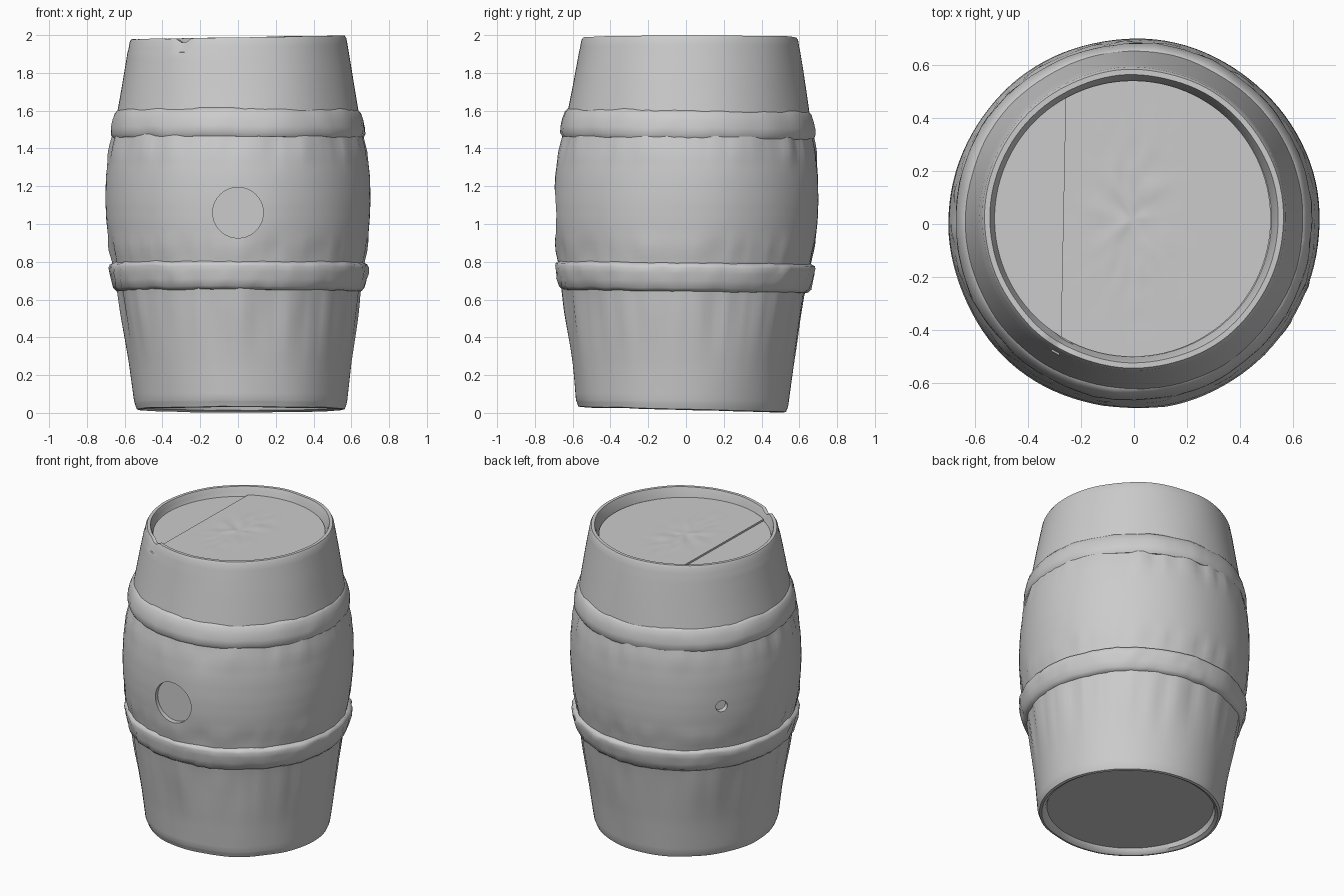
import bpy, bmesh, math
from mathutils import Vector, noise

if "Cube" in bpy.data.objects:
    bpy.data.objects.remove(bpy.data.objects["Cube"])

SEG = 112


def place(r, a, z):
    """Point on the slightly leaning barrel."""
    return Vector((r * math.cos(a) + 0.015 * max(0, 1 - z),
                   r * math.sin(a) + 0.02 * (z - 1), z))


def rough(r, a, z):
    """Worn wood: broad waves plus vertical streaks hanging around the hoops."""
    c, s = math.cos(a), math.sin(a)
    d = 0.006 * noise.noise((c * 2, s * 2, z * 2))
    streak = noise.noise((c * 9, s * 9, z * 0.8))
    near = max(math.exp(-((z - 0.55) / 0.2) ** 2), math.exp(-((z - 1.42) / 0.08) ** 2),
               math.exp(-((z - 0.86) / 0.06) ** 2))
    return d + 0.016 * near * streak


def lathe(name, profile, move=None, closed=False, steps=1):
    """Spin a profile of (radius, z) points; ends at radius 0 become poles."""
    pts = []
    pairs = list(zip(profile, profile[1:] + profile[:1]))
    for p, q in pairs if closed else pairs[:-1]:
        n = max(1, round(math.dist(p, q) / 0.04)) if steps > 1 else 1
        pts += [(p[0] + (q[0] - p[0]) * i / n, p[1] + (q[1] - p[1]) * i / n) for i in range(n)]
    if not closed:
        pts.append(profile[-1])
    bm = bmesh.new()
    rings = []
    for r, z in pts:
        if r == 0:
            v = bm.verts.new(move(0, 0, z))
            rings.append([v] * SEG)
        else:
            rings.append([bm.verts.new(move(r, math.tau * i / SEG, z)) for i in range(SEG)])
    for lo, hi in zip(rings, rings[1:] + rings[:1] if closed else rings[1:]):
        for i in range(SEG):
            j = (i + 1) % SEG
            quad = list(dict.fromkeys((lo[i], lo[j], hi[j], hi[i])))
            bm.faces.new(quad)
    bmesh.ops.recalc_face_normals(bm, faces=bm.faces)
    return finish(name, bm)


def finish(name, bm):
    me = bpy.data.meshes.new(name)
    bm.to_mesh(me)
    bm.free()
    ob = bpy.data.objects.new(name, me)
    bpy.context.collection.objects.link(ob)
    return ob


def smooth(ob, angle=38):
    bpy.ops.object.select_all(action='DESELECT')
    ob.select_set(True)
    bpy.context.view_layer.objects.active = ob
    bpy.ops.object.shade_smooth_by_angle(angle=math.radians(angle))


# Barrel body with both ends recessed
def body_move(r, a, z):
    out = r + rough(r, a, z) if r > 0.53 else r
    p = place(out, a, z)
    if z > 1.93:
        p.z += 0.010 * math.cos(a) - 0.008 + 0.004 * noise.noise((3 * math.cos(a), 3 * math.sin(a), 7))
        if r > 0.5 and math.radians(236) < a < math.radians(243):
            p.z -= 0.02                                   # chipped stave end
    elif z < 0.05:
        p.z += 0.016 - 0.014 * math.sin(a) + 0.004 * noise.noise((3 * math.cos(a), 3 * math.sin(a), 2))
    p.z = min(2.0, max(0.0, p.z))
    return p


body = lathe("barrel_body", [
    (0, 0.06), (0.505, 0.06), (0.515, 0.012), (0.535, 0.0), (0.55, 0.004), (0.56, 0.03),
    (0.585, 0.25), (0.613, 0.45), (0.637, 0.62), (0.665, 0.78), (0.686, 0.90), (0.697, 1.02),
    (0.70, 1.12), (0.696, 1.25), (0.682, 1.38), (0.655, 1.50), (0.636, 1.62), (0.606, 1.80),
    (0.574, 1.98), (0.565, 1.996), (0.545, 1.996), (0.535, 1.97), (0.52, 1.91), (0, 1.91)],
    body_move, steps=2)


# Tap holes: a wide bung at the front and a small one at the back left
def drill(angle, z, radius, floor, name):
    bm = bmesh.new()
    bmesh.ops.create_cone(bm, cap_ends=True, segments=40, radius1=radius, radius2=radius, depth=0.4)
    d = Vector((math.cos(angle), math.sin(angle), 0))
    bm.transform(d.to_track_quat('Z', 'Y').to_matrix().to_4x4())
    bmesh.ops.translate(bm, verts=bm.verts, vec=d * (floor + 0.2) + Vector((0, 0, z)))
    cut = finish(name, bm)
    cut.hide_render = True
    mod = body.modifiers.new(name, 'BOOLEAN')
    mod.operation, mod.solver, mod.object = 'DIFFERENCE', 'EXACT', cut
    bpy.ops.object.select_all(action='DESELECT')
    bpy.context.view_layer.objects.active = body
    body.select_set(True)
    bpy.ops.object.modifier_apply(modifier=mod.name)
    bpy.data.objects.remove(cut)


drill(math.radians(-90), 1.06, 0.134, 0.658, "bung_cutter")
drill(math.radians(143), 1.08, 0.037, 0.660, "spigot_cutter")
smooth(body)


# Hoops, lumpy and dipping slightly toward the back
def hoop_move(bumps):
    def move(r, a, z):
        c, s = math.cos(a), math.sin(a)
        d = 0.006 * noise.noise((c * 4, s * 4, z * 5)) + bumps * max(0, noise.noise((c * 13, s * 13, z * 14)))
        p = place(r + d, a, z)
        p.z += -0.009 * s + 0.008 * noise.noise((c * 5, s * 5, 3))
        return p
    return move


lower = lathe("lower_hoop", [(0.60, 0.64), (0.645, 0.645), (0.664, 0.662), (0.676, 0.70),
                             (0.683, 0.74), (0.687, 0.77), (0.682, 0.785), (0.655, 0.80), (0.62, 0.79)],
              hoop_move(0.018), closed=True, steps=2)
upper = lathe("upper_hoop", [(0.60, 0.0 + 1.45), (0.664, 1.455), (0.675, 1.475), (0.674, 1.51),
                             (0.665, 1.55), (0.652, 1.585), (0.634, 1.605), (0.58, 1.61)],
              hoop_move(0.006), closed=True, steps=2)
smooth(lower, 50)
smooth(upper, 50)


# Top lid in two boards, the left one sunk a little
def lid_move(drop):
    def move(r, a, z):
        x, y = r * math.cos(a), r * math.sin(a)
        lump = 0.012 * math.exp(-((x / 0.12) ** 2 + (y / 0.25) ** 2)) * noise.noise((x * 20, y * 14, 1))
        return Vector((x - 0.005, y + 0.02, z - drop + (lump if z > 1.92 else 0)))
    return move


for name, drop, left in (("lid_main_board", 0, False), ("lid_side_board", 0.012, True)):
    board = lathe(name, [(0, 1.89), (0.522, 1.89), (0.522, 1.935), (0, 1.935)], lid_move(drop), steps=2)
    bm = bmesh.new()
    bm.from_mesh(board.data)
    cut = bmesh.ops.bisect_plane(bm, geom=bm.verts[:] + bm.edges[:] + bm.faces[:],
                                 plane_co=(-0.268, 0, 0), plane_no=(1, -0.02, 0),
                                 clear_outer=left, clear_inner=not left)
    bmesh.ops.holes_fill(bm, edges=[e for e in bm.edges if e.is_boundary])
    bm.to_mesh(board.data)
    bm.free()
    smooth(board)
